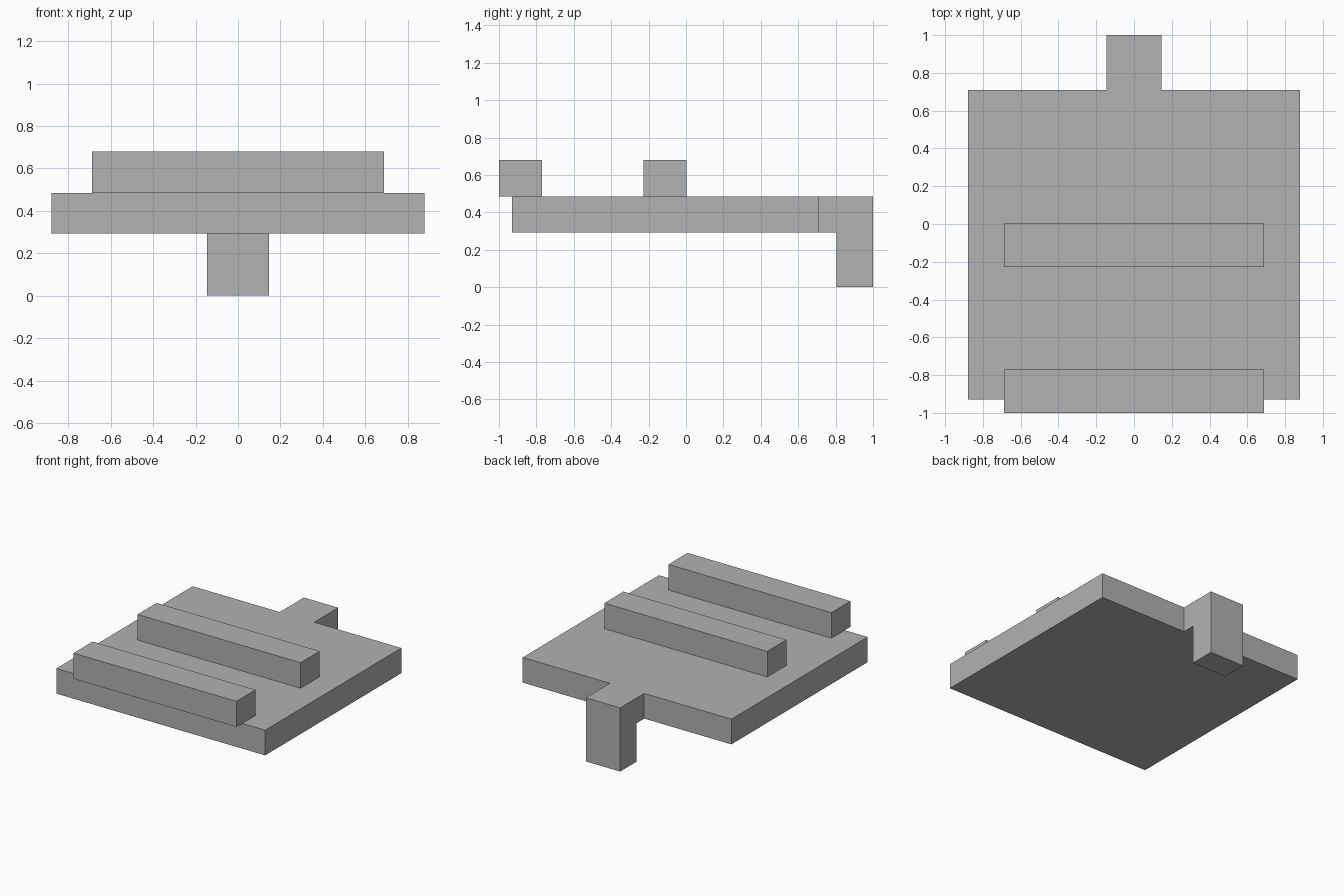
import bpy

cube = bpy.data.objects.get("Cube")
if cube:
    bpy.data.objects.remove(cube, do_unlink=True)

# Single plain grey
grey = bpy.data.materials.new("plain_grey")
grey.use_nodes = True
colour = (0.445, 0.445, 0.445, 1)
grey.diffuse_color = colour
grey.node_tree.nodes["Principled BSDF"].inputs["Base Color"].default_value = colour


def extrude_profile(name, profile, half_width):
    """Sweep a (y, z) outline along x, symmetric about x = 0."""
    n = len(profile)
    verts = [(x, y, z) for x in (-half_width, half_width) for y, z in profile]
    faces = [tuple(reversed(range(n))), tuple(range(n, 2 * n))]
    faces += [(i, (i + 1) % n, (i + 1) % n + n, i + n) for i in range(n)]
    mesh = bpy.data.meshes.new(name)
    mesh.from_pydata(verts, [], faces)
    mesh.materials.append(grey)
    obj = bpy.data.objects.new(name, mesh)
    bpy.context.collection.objects.link(obj)
    return obj


def block(name, half_width, y0, y1, z0, z1):
    return extrude_profile(name, [(y0, z0), (y1, z0), (y1, z1), (y0, z1)], half_width)


BOTTOM, TOP, BAR_TOP = 0.293, 0.485, 0.68
SLAB_BACK = 0.71

# Base slab
block("base_slab", 0.88, -0.93, SLAB_BACK, BOTTOM, TOP)

# Two raised cross bars
for name, front in (("front_bar", -1.0), ("middle_bar", -0.228)):
    block(name, 0.687, front, front + 0.23, TOP, BAR_TOP)

# Rear hook: a tab that turns down into a leg
extrude_profile("rear_hook", [(SLAB_BACK, BOTTOM), (0.805, BOTTOM), (0.805, 0),
                              (1, 0), (1, TOP), (SLAB_BACK, TOP)], 0.145)
